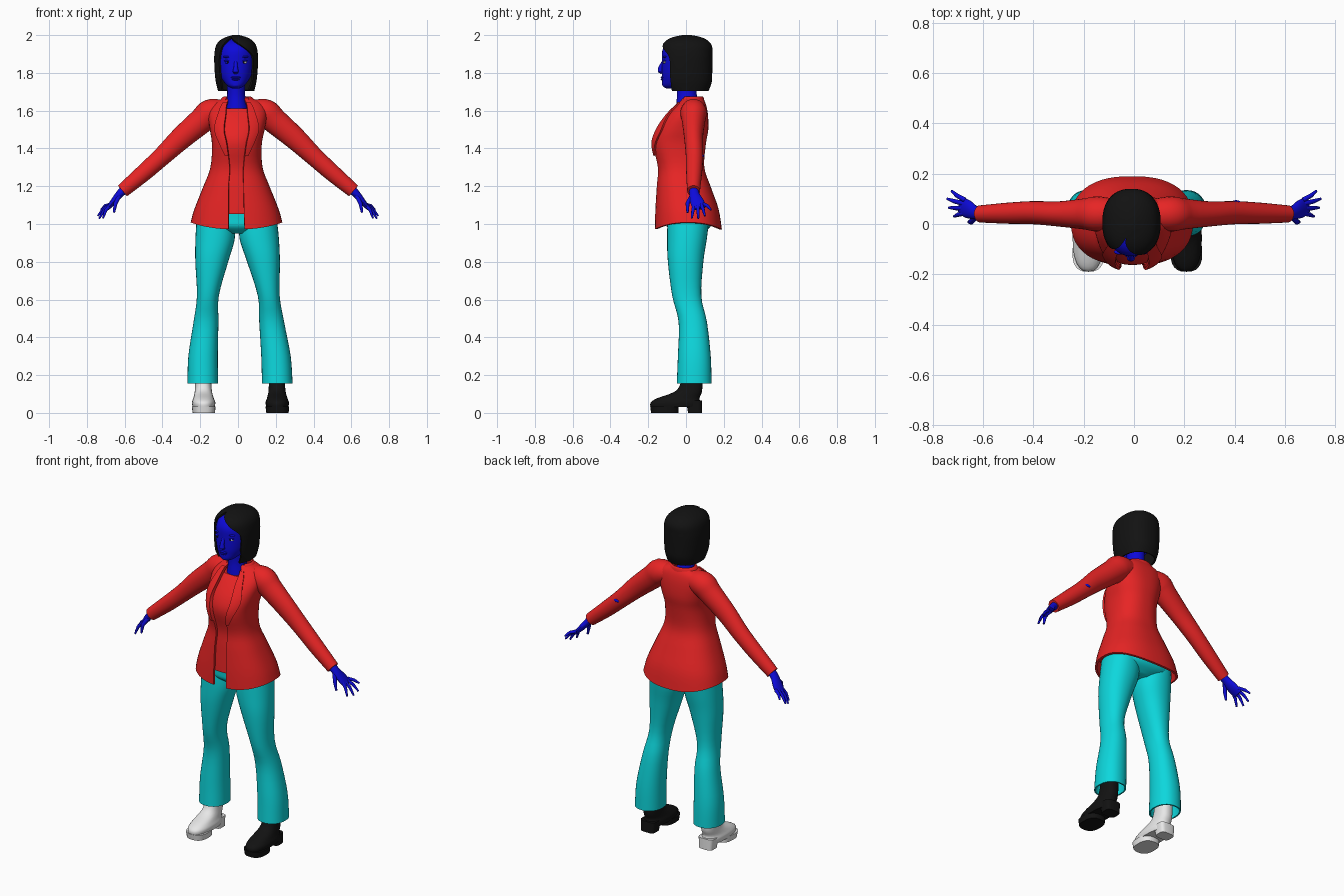
import bpy, bmesh
from math import sin, cos, asin, pi, radians, copysign
from mathutils import Vector, Matrix

cube = bpy.data.objects.get("Cube")
if cube:
    bpy.data.objects.remove(cube, do_unlink=True)


def material(name, r, g, b):
    m = bpy.data.materials.new(name)
    m.use_nodes = True
    m.diffuse_color = (r, g, b, 1)
    bsdf = next(n for n in m.node_tree.nodes if n.type == 'BSDF_PRINCIPLED')
    bsdf.inputs["Base Color"].default_value = (r, g, b, 1)
    return m


RED = material("red cloth", .8, .018, .018)
CYAN = material("cyan cloth", .004, .68, .72)
BLUE = material("blue skin", .004, .003, .7)
BLACK = material("black", .006, .006, .006)
WHITE = material("white", .8, .8, .8)


def finish(name, bm, mat, thick=0):
    mesh = bpy.data.meshes.new(name)
    bm.to_mesh(mesh)
    bm.free()
    mesh.materials.append(mat)
    ob = bpy.data.objects.new(name, mesh)
    bpy.context.collection.objects.link(ob)
    bpy.ops.object.select_all(action='DESELECT')
    bpy.context.view_layer.objects.active = ob
    ob.select_set(True)
    if thick:
        mod = ob.modifiers.new("thickness", 'SOLIDIFY')
        mod.thickness, mod.offset = thick, -1
        bpy.ops.object.modifier_apply(modifier=mod.name)
    bpy.ops.object.shade_smooth_by_angle(angle=radians(40))
    return ob


def spline(rows, steps=4):
    """Smooth interpolation through rows of numbers."""
    out = []
    for i in range(len(rows) - 1):
        a, b, c, d = (rows[max(0, min(len(rows) - 1, i + k))] for k in (-1, 0, 1, 2))
        for s in range(steps):
            t = s / steps
            out.append(tuple(q + .5 * t * (r - p + t * (2*p - 5*q + 4*r - w + t * (3*(q - r) + w - p)))
                             for p, q, r, w in zip(a, b, c, d)))
    return out + [tuple(rows[-1])]


def skin(name, loops, mat, closed=True, caps=(True, True), thick=0):
    bm = bmesh.new()
    vs = [[bm.verts.new(p) for p in loop] for loop in loops]
    n = len(vs[0])
    for a, b in zip(vs, vs[1:]):
        for i in range(n if closed else n - 1):
            j = (i + 1) % n
            bm.faces.new((a[i], a[j], b[j], b[i]))
    if caps[0]:
        bm.faces.new(vs[0][::-1])
    if caps[1]:
        bm.faces.new(vs[-1])
    return finish(name, bm, mat, thick)


def tube(name, rings, mat, p=2, n=36, caps=(True, True), thick=0, dip=0, front=False):
    """Level rings (x, y, z, rx, ry); two more numbers give the x of the start and end edges."""
    loops, is_open = [], len(rings[0]) > 5
    z0 = rings[0][2]
    for r in rings:
        x, y, z, rx, ry = r[:5]
        t0, t1 = 0, 2 * pi
        if is_open:
            t0, t1 = (asin(copysign(min(1, abs((e - x) / rx)) ** (p / 2), e - x)) for e in r[5:7])
            t1 += 0 if front else 2 * pi
        loop = []
        for i in range(n):
            t = t0 + (t1 - t0) * i / (n - 1 if is_open else n)
            s, c = sin(t), cos(t)
            drop = dip * cos(2 * t) * max(0, 1 - (z - z0) / .1)
            loop.append((x + rx * copysign(abs(s) ** (2 / p), s),
                         y - ry * copysign(abs(c) ** (2 / p), c), z - drop))
        loops.append(loop)
    return skin(name, loops, mat, not is_open, caps, thick)


def limb(name, path, mat, side=1, n=16):
    """Tube along a path of (x, y, z, radius along y, other radius)."""
    pts = [Vector((side * a[0], a[1], a[2])) for a in path]
    loops = []
    for i, c in enumerate(pts):
        d = (pts[min(i + 1, len(pts) - 1)] - pts[max(i - 1, 0)]).normalized()
        u = Vector((0, 1, 0))
        u = (u - d * u.dot(d)).normalized()
        v = d.cross(u)
        loops.append([c + u * path[i][3] * cos(2*pi*k/n) + v * path[i][4] * sin(2*pi*k/n) for k in range(n)])
    return skin(name, loops, mat)


def blob(name, loc, size, mat):
    bm = bmesh.new()
    bmesh.ops.create_uvsphere(bm, u_segments=16, v_segments=10, radius=1,
                              matrix=Matrix.Translation(loc) @ Matrix.Diagonal((*size, 1)))
    return finish(name, bm, mat)


# Jacket with an open front
jacket = spline([
    (-.008, .012, .99, .243, .178, .035, -.05),
    (-.008, .005, 1.08, .222, .168, .032, -.05),
    (-.008, -.013, 1.2, .175, .143, .03, -.05),
    (-.008, -.027, 1.3, .138, .124, .03, -.045),
    (-.006, -.037, 1.42, .132, .142, .045, -.06),
    (-.004, -.02, 1.5, .145, .138, .06, -.075),
    (-.002, .008, 1.58, .155, .108, .052, -.065),
    (0, .03, 1.635, .135, .075, .046, -.06),
    (0, .035, 1.668, .07, .052, .03, -.045)])
tube("jacket", jacket, RED, 2.4, 48, (False, False), .012, dip=.018)

# Shirt under the jacket
tube("shirt", [(x, y, z, rx - .016, ry - .016) for x, y, z, rx, ry, *_ in jacket if 1.03 < z < 1.615], RED, 2.4)

# Lapels and collar
for side, label in ((1, "left"), (-1, "right")):
    strip = []
    for x, y, z, rx, ry, e0, e1 in jacket:
        if 1.34 < z < 1.65:
            inner = e0 if side > 0 else e1
            outer = inner + side * (.006 + .045 * sin(pi * (z - 1.33) / .36))
            strip.append((x, y, z, rx + .01, ry + .01, min(inner, outer), max(inner, outer)))
    tube(label + "_lapel", strip, RED, 2.4, 8, (False, False), .01, front=True)
tube("collar", spline([(-.004, .03, 1.64, .098, .07, .06, -.068), (-.004, .032, 1.668, .082, .062, .055, -.063),
                       (-.004, .033, 1.675, .07, .054, .045, -.053)]), RED, 2, 36, (False, False), .012)

# Trousers: hips and flared legs
tube("hips", spline([(0, .01, .95, .06, .07), (-.004, .014, .985, .19, .115), (-.008, .016, 1.03, .208, .122),
                     (-.008, 0, 1.12, .19, .11)]), CYAN, 2.2)


def shift(z):
    return .014 - .02 * z


leg = spline([
    (.197, .043, .155, .081, .092), (.193, .044, .3, .078, .087), (.174, .036, .48, .066, .075),
    (.161, .004, .62, .058, .077), (.137, -.002, .8, .087, .094), (.117, .005, .92, .104, .105),
    (.113, .012, 1.02, .1, .11)])
for side, label, shoe in ((1, "left", BLACK), (-1, "right", WHITE)):
    def place(rings):
        return [(side * x + shift(z), y, z, rx, ry) for x, y, z, rx, ry in rings]
    tube(label + "_trouser_leg", place(leg), CYAN, 2.2, 32, (False, True), .008)

    # Shoe: upper, front sole and heel block
    tube(label + "_shoe_upper", place(spline([
        (.195, -.055, .03, .058, .133), (.195, -.055, .055, .062, .132), (.195, -.04, .078, .054, .112),
        (.195, .01, .11, .046, .074), (.195, .028, .15, .043, .059), (.195, .035, .22, .042, .053)], 3)), shoe, 2.4, 24)
    tube(label + "_shoe_sole", place([(.195, -.112, 0, .059, .073), (.195, -.115, .035, .063, .075)]), shoe, 2.6, 24)
    tube(label + "_shoe_heel", place([(.195, .048, 0, .045, .037), (.195, .042, .065, .05, .042)]), shoe, 4, 24)

    # Sleeve
    limb(label + "_sleeve", spline([
        (.08, .04, 1.6, .06, .058), (.145, .04, 1.588, .07, .073), (.195, .04, 1.545, .062, .068),
        (.3, .04, 1.455, .05, .06), (.4, .045, 1.36, .046, .05), (.5, .043, 1.27, .042, .045),
        (.612, .04, 1.175, .034, .037)]), RED, side, 24)

    # Hand with four fingers and a thumb
    limb(label + "_palm", spline([
        (.59, .04, 1.195, .024, .026), (.63, .045, 1.155, .027, .02), (.662, .06, 1.115, .037, .016),
        (.69, .072, 1.082, .032, .01)]), BLUE, side)
    for finger, y0, tip in (("index", .044, (.715, .03, 1.03)), ("middle", .062, (.735, .065, 1.028)),
                            ("ring", .08, (.742, .1, 1.043)), ("little", .095, (.725, .132, 1.075))):
        base = Vector((.672, y0, 1.105))
        mid = base.lerp(Vector(tip), .5) + Vector((.006, 0, .006))
        limb(f"{label}_{finger}_finger", [(*base, .01, .01), (*mid, .009, .009), (*tip, .005, .005)], BLUE, side, 10)
    limb(label + "_thumb", [(.625, .035, 1.155, .012, .012), (.648, .008, 1.11, .011, .011),
                            (.657, .008, 1.06, .006, .006)], BLUE, side, 10)

# Bare patch at the left elbow
blob("left_elbow_patch", (.405, .08, 1.36), (.022, .015, .012), BLUE)

# Neck and head
tube("neck", spline([(-.008, .012, 1.57, .07, .07), (-.008, .01, 1.63, .056, .062), (-.01, .004, 1.69, .047, .052),
                     (-.01, 0, 1.77, .05, .055)]), BLUE, 2, 24)
tube("head", spline([
    (-.012, -.075, 1.718, .02, .03), (-.012, -.07, 1.732, .045, .054), (-.012, -.048, 1.765, .071, .078),
    (-.012, -.03, 1.8, .087, .098), (-.012, -.016, 1.86, .097, .112), (-.01, -.006, 1.92, .095, .119),
    (-.01, 0, 1.96, .072, .095), (-.01, 0, 1.98, .03, .04)]), BLUE, 2.1, 32)

# Face: nose, lips, chin, brows and eyes
limb("nose", [(-.012, -.121, 1.862, .006, .008), (-.012, -.135, 1.828, .012, .011),
              (-.012, -.137, 1.808, .013, .016), (-.012, -.126, 1.8, .008, .012)], BLUE, 1, 12)
for name, z, w in (("upper_lip", 1.776, .026), ("lower_lip", 1.766, .021)):
    blob(name, (-.012, -.123, z), (w, .011, .006), BLUE)
blob("chin", (-.012, -.108, 1.737), (.026, .018, .014), BLUE)
for side, label, mat in ((1, "left", WHITE), (-1, "right", BLUE)):
    x = -.012 + side * .042
    blob(label + "_eye", (x, -.111, 1.856), (.017, .009, .007), mat)
    blob(label + "_pupil", (x, -.117, 1.856), (.006, .005, .006), BLACK)
    blob(label + "_eyelid", (x, -.111, 1.864), (.021, .011, .004), BLUE)
    blob(label + "_brow", (x, -.111, 1.885), (.026, .011, .006), BLUE)

# Bobbed hair with a side parting
tube("hair", spline([
    (-.01, .01, 1.705, .096, .11, .058, -.085), (-.01, .006, 1.75, .107, .13, .076, -.092),
    (-.01, .005, 1.8, .113, .134, .08, -.097), (-.01, .005, 1.86, .116, .135, .083, -.1),
    (-.01, .005, 1.9, .115, .135, .072, -.096), (-.01, .005, 1.94, .108, .133, .025, -.085),
    (-.01, .005, 1.968, .09, .114, -.015, -.062), (-.01, .005, 1.988, .058, .078, -.034, -.038),
    (-.01, .005, 2, .018, .024, -.01, -.0101)]), BLACK, 2.3, 48, (False, True), .01)
